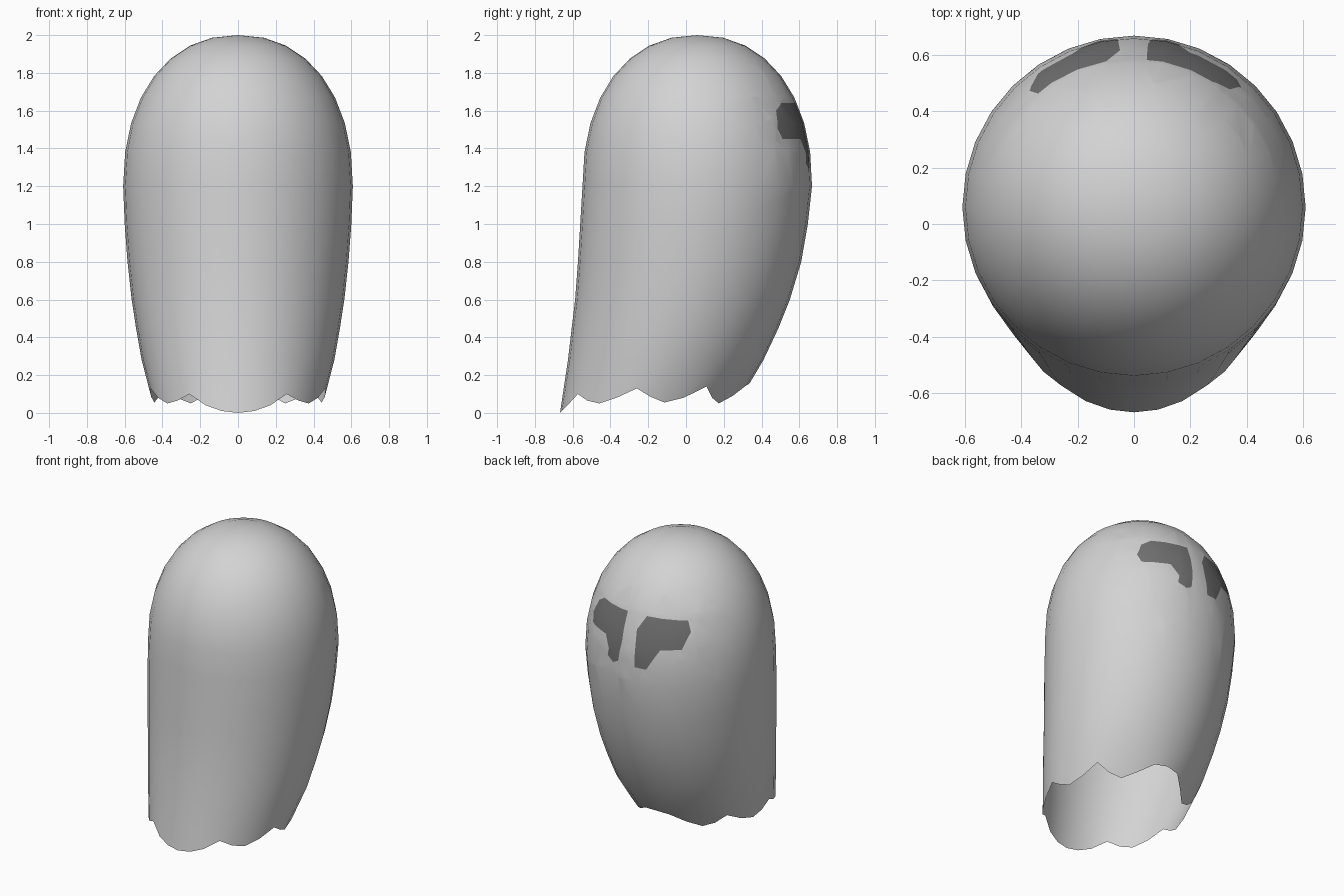
import bpy
import bmesh
from math import sin, cos, pi, radians
from mathutils import Vector

cube = bpy.data.objects.get("Cube")
if cube:
    bpy.data.objects.remove(cube)

COLUMNS = 32
BULGE = 2.2  # roundness of the dome
WAIST, DOME, RADIUS, MID = 1.2, 0.8, 0.608, 0.06

# Skirt profile: height, half width, front y, back y
SKIRT = [
    (0.0, 0.435, -0.667, 0.17),
    (0.05, 0.45, -0.66, 0.25),
    (0.16, 0.48, -0.642, 0.34),
    (0.28, 0.51, -0.625, 0.41),
    (0.45, 0.54, -0.605, 0.49),
    (0.6, 0.563, -0.587, 0.55),
    (0.8, 0.585, -0.572, 0.61),
    (1.0, 0.6, -0.56, 0.645),
    (1.2, 0.608, -0.548, 0.667),
]
# Height of the ragged hem from the front round to the back
HEM = [0, .01, .04, .1, .065, .05, .08, .13, .085,
       .055, .08, .14, .08, .05, .09, .145, .155]

# Outlines of the painted eyes on the back, as x and z
EYES = [
    [(.045, 1.64), (.28, 1.64), (.34, 1.6), (.38, 1.51), (.365, 1.45),
     (.2, 1.45), (.155, 1.37), (.165, 1.32), (.11, 1.29), (.07, 1.31), (.05, 1.45)],
    [(-.1, 1.64), (-.34, 1.63), (-.37, 1.56), (-.34, 1.45), (-.22, 1.44),
     (-.14, 1.3), (-.06, 1.3), (-.05, 1.55)],
]


def make_material(name, value):
    mat = bpy.data.materials.new(name)
    mat.use_nodes = True
    color = (value, value, value, 1)
    mat.diffuse_color = color
    mat.node_tree.nodes["Principled BSDF"].inputs["Base Color"].default_value = color
    return mat


def skirt_at(z):
    for low, high in zip(SKIRT, SKIRT[1:]):
        if z <= high[0]:
            t = (z - low[0]) / (high[0] - low[0])
            return [a + (b - a) * t for a, b in zip(low, high)][1:]
    return SKIRT[-1][1:]


def point(z, column, half, front, back):
    a = 2 * pi * column / COLUMNS
    return Vector((half * sin(a), (front + back) / 2 - (back - front) / 2 * cos(a), z))


def inside(outline, x, z):
    hit = False
    for (ax, az), (bx, bz) in zip(outline, outline[1:] + outline[:1]):
        if (az > z) != (bz > z) and x < ax + (z - az) / (bz - az) * (bx - ax):
            hit = not hit
    return hit


bm = bmesh.new()

# Hem and skirt rings
rings = [[]]
for c in range(COLUMNS):
    z = HEM[min(c, COLUMNS - c)]
    rings[0].append(bm.verts.new(point(z, c, *skirt_at(z))))
for z, *shape in SKIRT[3:]:
    rings.append([bm.verts.new(point(z, c, *shape)) for c in range(COLUMNS)])

# Dome rings
for step in range(1, 8):
    a = radians(90) * step / 8
    r = RADIUS * cos(a) ** (2 / BULGE)
    z = WAIST + DOME * sin(a) ** (2 / BULGE)
    rings.append([bm.verts.new(point(z, c, r, MID - r, MID + r)) for c in range(COLUMNS)])

# Skin between the rings and a fan at the crown
for low, high in zip(rings, rings[1:]):
    for c in range(COLUMNS):
        d = (c + 1) % COLUMNS
        bm.faces.new((low[c], low[d], high[d], high[c]))
crown = bm.verts.new((0, MID, WAIST + DOME))
for c in range(COLUMNS):
    bm.faces.new((rings[-1][c], rings[-1][(c + 1) % COLUMNS], crown))

# Cut each eye outline into the skin and colour the enclosed faces
for outline in EYES:
    side = 1 if outline[0][0] > 0 else -1

    def eye_faces():
        found = []
        for f in bm.faces:
            p = f.calc_center_median()
            if p.y > 0.3 and 0 < p.x * side < 0.5 and 1.1 < p.z < 1.75:
                found.append(f)
        return found

    for (ax, az), (bx, bz) in zip(outline, outline[1:] + outline[:1]):
        faces = eye_faces()
        edges = {e for f in faces for e in f.edges}
        verts = {v for f in faces for v in f.verts}
        bmesh.ops.bisect_plane(bm, geom=faces + list(edges) + list(verts), dist=0.0001,
                               plane_co=(ax, 0, az), plane_no=(bz - az, 0, ax - bx))
    for f in eye_faces():
        p = f.calc_center_median()
        if inside(outline, p.x, p.z):
            f.material_index = 1

for f in bm.faces:
    f.smooth = True
bm.normal_update()

mesh = bpy.data.meshes.new("sheet_body")
bm.to_mesh(mesh)
bm.free()
mesh.materials.append(make_material("pale grey cloth", 0.65))
mesh.materials.append(make_material("dark grey eyes", 0.17))
body = bpy.data.objects.new("sheet_body", mesh)
bpy.context.collection.objects.link(body)
